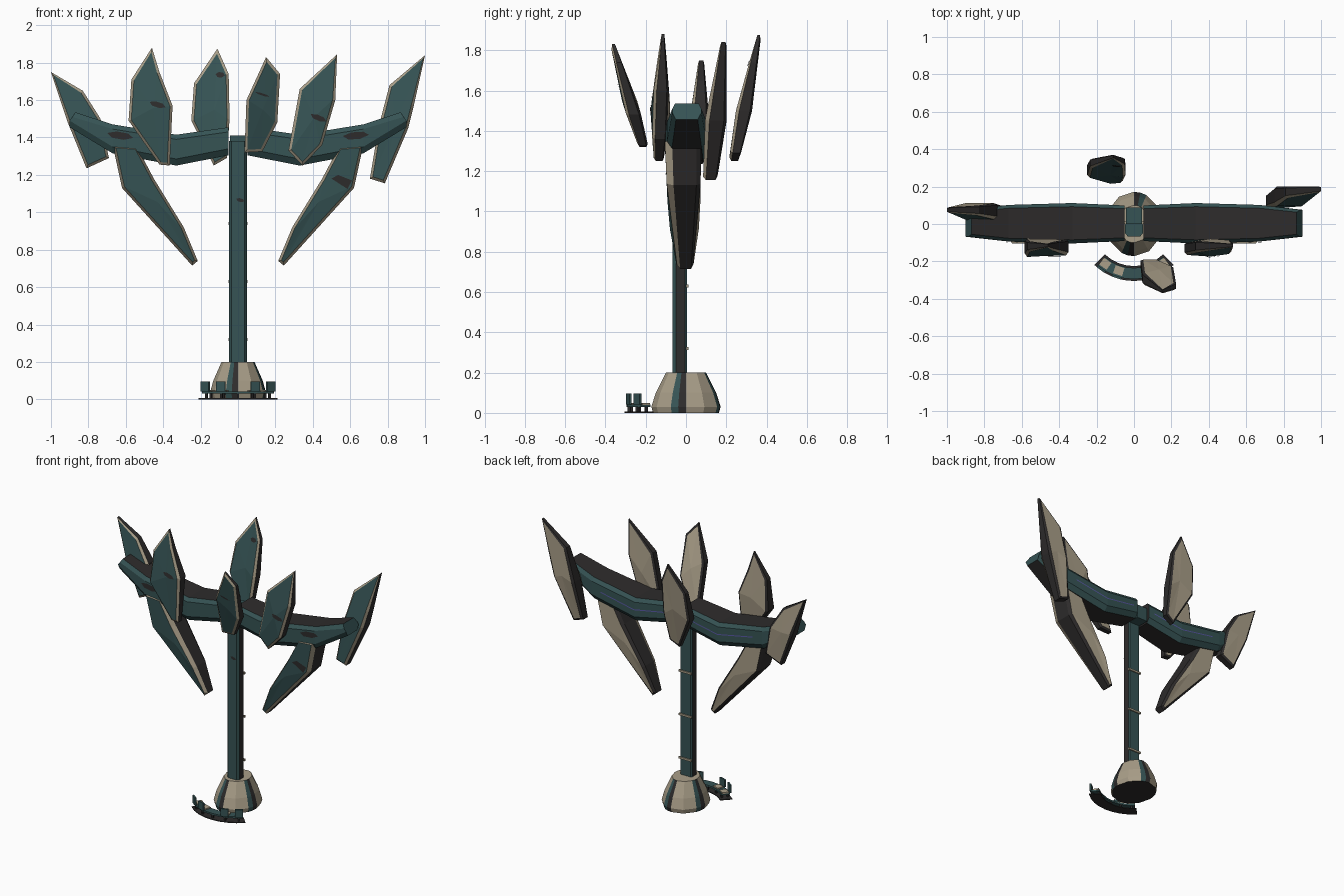
import bpy, bmesh, math
from mathutils import Vector
from mathutils.bvhtree import BVHTree

if "Cube" in bpy.data.objects:
    bpy.data.objects.remove(bpy.data.objects["Cube"])


def material(name, r, g, b):
    m = bpy.data.materials.new(name)
    m.use_nodes = True
    m.diffuse_color = (r, g, b, 1)
    m.node_tree.nodes["Principled BSDF"].inputs["Base Color"].default_value = (r, g, b, 1)
    return m


MATS = {
    "teal": material("dark_teal", .037, .088, .09),
    "beige": material("warm_beige", .40, .345, .25),
    "dark": material("charcoal", .027, .025, .025),
    "violet": material("violet_glow", .10, .10, .38),
}


def make(name, verts, faces, colours):
    """Mesh object with one colour key per face."""
    mesh = bpy.data.meshes.new(name)
    mesh.from_pydata([tuple(v) for v in verts], [], faces)
    keys = sorted(set(colours))
    for k in keys:
        mesh.materials.append(MATS[k])
    for poly, c in zip(mesh.polygons, colours):
        poly.material_index = keys.index(c)
    bm = bmesh.new()
    bm.from_mesh(mesh)
    bmesh.ops.recalc_face_normals(bm, faces=bm.faces)
    bm.to_mesh(mesh)
    bm.free()
    obj = bpy.data.objects.new(name, mesh)
    bpy.context.collection.objects.link(obj)
    return obj


def loft(name, rings, side_colour, start, end):
    """Join equal rings of points; side_colour(ring, side) picks the colour."""
    n = len(rings[0])
    verts = [p for ring in rings for p in ring]
    faces, cols = [], []
    for r in range(len(rings) - 1):
        for i in range(n):
            j = (i + 1) % n
            faces.append((r * n + i, r * n + j, r * n + n + j, r * n + n + i))
            cols.append(side_colour(r, i))
    faces += [tuple(range(n)), tuple(range(len(verts) - n, len(verts)))]
    return make(name, verts, faces, cols + [start, end])


def box(name, centre, size, colour, turn=0):
    cx, cy, cz = centre
    sx, sy, sz = (s / 2 for s in size)
    c, s = math.cos(turn), math.sin(turn)
    rings = [[(cx + x * c - y * s, cy + x * s + y * c, cz + z)
              for x, y in ((-sx, -sy), (sx, -sy), (sx, sy), (-sx, sy))] for z in (-sz, sz)]
    return loft(name, rings, lambda r, i: colour, colour, colour)


def decal(name, target, points, colour, side=-1):
    """Thin painted patch laid on the front (-1) or back (+1) of a part."""
    me = target.data
    tree = BVHTree.FromPolygons([v.co for v in me.vertices], [p.vertices[:] for p in me.polygons])
    verts = []
    for x, z in points:
        hit = tree.ray_cast(Vector((x, side * 3, z)), Vector((0, -side, 0)))[0]
        if hit is None:
            return
        verts.append((x, hit.y + side * .005, z))
    make(name, verts, [tuple(range(len(verts)))], [colour])


def lens(x, z, length, height, tilt=0):
    pts = [(-1, .3), (-.6, -.8), (.3, -1), (1, -.2), (.6, .8), (-.3, 1)]
    c, s = math.cos(tilt), math.sin(tilt)
    return [(x + u * length / 2 * c - v * height / 2 * s,
             z + u * length / 2 * s + v * height / 2 * c) for u, v in pts]


def inset(outline, d):
    pts = [Vector(p) for p in outline]
    n = len(pts)
    area = sum(pts[i - 1].cross(pts[i]) for i in range(n))
    sign = 1 if area > 0 else -1
    out = []
    for i in range(n):
        a = (pts[i] - pts[i - 1]).normalized()
        b = (pts[(i + 1) % n] - pts[i]).normalized()
        na, nb = Vector((-a.y, a.x)) * sign, Vector((-b.y, b.x)) * sign
        out.append(pts[i] + (na + nb) * d / max(.5, 1 + na.dot(nb)))
    return out


def blade(name, outline, y_low, y_high, h_low, h_mid, h_high):
    """Faceted leaf: teal front, beige rim, charcoal sides, beige back."""
    n = len(outline)
    z0 = min(p[1] for p in outline)
    z1 = max(p[1] for p in outline)

    def depth(z):
        t = (z - z0) / (z1 - z0)
        h = h_low + (h_mid - h_low) * t / .4 if t < .4 else h_mid + (h_high - h_mid) * (t - .4) / .6
        return y_low + (y_high - y_low) * t, h

    inner, verts = inset(outline, .014), []
    for ring, shape in enumerate((inner, outline, outline, inner)):
        for (x, z), (_, zo) in zip(shape, outline):
            y, h = depth(zo)
            verts.append((x, y + h * (-1, -.6, .75, 1)[ring], z))
    cx = sum(p[0] for p in outline) / n
    cz = sum(p[1] for p in outline) / n
    y, h = depth(cz)
    verts += [(cx, y - h, cz), (cx, y + h, cz)]
    faces, cols = [], []
    for i in range(n):
        j = (i + 1) % n
        for r, c in enumerate(("beige", "dark", "dark")):
            faces.append((r * n + i, r * n + j, r * n + n + j, r * n + n + i))
            cols.append(c)
        faces += [(i, j, 4 * n), (3 * n + i, 3 * n + j, 4 * n + 1)]
        cols += ["teal", "beige"]
    return make(name, verts, faces, cols)


# Upper blades, from the model's right to its left
blade("right_end_blade", [(-1, 1.75), (-.83, 1.65), (-.735, 1.5), (-.69, 1.29), (-.81, 1.235), (-.91, 1.48)],
      .06, .075, .03, .05, .015)
right_front = blade("right_front_blade", [(-.46, 1.88), (-.57, 1.71), (-.585, 1.49), (-.42, 1.255),
                    (-.365, 1.25), (-.35, 1.57), (-.42, 1.75)], -.135, -.115, .025, .05, .01)
right_back = blade("right_back_blade", [(-.11, 1.875), (-.235, 1.69), (-.25, 1.49), (-.13, 1.25),
                   (-.06, 1.29), (-.045, 1.5), (-.05, 1.74)], .24, .36, .025, .04, .01)
left_inner = blade("left_inner_blade", [(.15, 1.83), (.225, 1.74), (.21, 1.48), (.13, 1.325),
                   (.035, 1.32), (.045, 1.6)], -.215, -.36, .025, .04, .01)
left_front = blade("left_front_blade", [(.53, 1.845), (.33, 1.66), (.27, 1.33), (.345, 1.25),
                   (.45, 1.36), (.52, 1.6)], -.135, -.115, .025, .05, .01)
blade("left_end_blade", [(1, 1.84), (.81, 1.68), (.75, 1.45), (.705, 1.18), (.785, 1.155),
      (.91, 1.45), (.94, 1.57)], .12, .185, .035, .055, .015)

# Marks on the blades
decal("right_front_mark", right_front, lens(-.43, 1.575, .09, .03, -.25), "dark")
decal("right_back_mark", right_back, lens(-.095, 1.735, .05, .03), "dark")
decal("left_inner_mark", left_inner, lens(.13, 1.63, .08, .012, -.3), "dark")
decal("left_front_mark", left_front, lens(.43, 1.505, .09, .03, -.35), "dark")

# Beams and lower blades, mirrored
LOWER = [(.67, 1.36), (.54, 1.35), (.45, 1.18), (.29, .92), (.215, .74), (.245, .715), (.62, 1.13)]
STATIONS = [(.05, 1.455, 1.305, .095), (.33, 1.415, 1.25, .108), (.67, 1.47, 1.315, .098), (.885, 1.535, 1.455, .072)]
for s, side in ((-1, "right"), (1, "left")):
    rings = []
    for k, (x, zt, zb, w) in enumerate(STATIONS):
        lean = .015 if k == 3 else 0
        half = [(.82 * w, zt, -lean), (w, zt - .025, 0), (w, zb + .035, lean), (.75 * w, zb, lean)]
        section = half + [(-y, z, dx) for y, z, dx in reversed(half)]
        rings.append([(s * (x + dx), y + .004, z) for y, z, dx in section])
    beam = loft(side + "_beam", rings, lambda r, i: "dark" if i in (3, 7) else "teal", "dark", "teal")
    decal(side + "_beam_mark", beam, lens(s * .63, 1.41, .14, .04, s * .12), "dark")
    for k, (xa, za, xb, zb) in enumerate(((.09, 1.375, .33, 1.335), (.33, 1.335, .6, 1.385))):
        decal(f"{side}_beam_light_{k}", beam,
              [(s * xa, za), (s * xb, zb), (s * xb, zb + .007), (s * xa, za + .007)], "violet", 1)
    lower = blade(side + "_lower_blade", [(s * x, z) for x, z in LOWER], -.005, -.015, .04, .08, .09)
    if s > 0:
        decal("left_lower_mark", lower, [(.5, 1.18), (.585, 1.125), (.61, 1.17), (.535, 1.2)], "dark")

# Pole with straps and rear hub
section = [(-.034, -.066), (.034, -.066), (.047, -.05), (.047, -.004),
           (.04, .005), (-.04, .005), (-.047, -.004), (-.047, -.05)]
pole = loft("pole", [[(x, y, z) for x, y in section] for z in (.18, 1.38)],
            lambda r, i: "dark" if i in (2, 6) else "teal", "dark", "teal")
decal("pole_mark", pole, lens(.012, 1.065, .044, .02, -.2), "dark")
box("rear_hub", (0, .045, 1.36), (.086, .085, .1), "teal")
for k in range(3):
    box(f"pole_strap_{k}", (0, .007, .32 + .31 * k), (.1, .012, .014), "beige")

# Panelled base
angles = [math.radians(q * 90 + a) for q in range(4) for a in (0, 32, 64, 77)]
profile = [(.163, 0), (.172, .03), (.15, .1), (.1, .2)]
loft("base", [[(.88 * r * math.cos(a), r * math.sin(a), z) for a in angles] for r, z in profile],
     lambda r, i: ("beige", "beige", "teal", "dark")[i % 4], "dark", "beige")


# Curved bench in front
def arc(name, r0, r1, z0, z1, spread, colour, steps=8):
    rings = []
    for k in range(steps + 1):
        a = math.radians(spread * (2 * k / steps - 1))
        rings.append([(r * math.sin(a), -r * math.cos(a), z)
                      for r, z in ((r0, z0), (r1, z0), (r1, z1), (r0, z1))])
    loft(name, rings, lambda r, i: colour, colour, colour)


arc("bench_floor", .225, .305, 0, .006, 44, "dark")
arc("bench_plank", .235, .295, .03, .042, 41, "teal")
for k, deg in enumerate((-36, -18, 0, 18, 36)):
    a = math.radians(deg)
    dx, dy = math.sin(a), -math.cos(a)
    for r in (.245, .285):
        box(f"bench_leg_{k}", (r * dx, r * dy, .018), (.012, .012, .026), "dark", a)
    if deg:
        box(f"bench_seat_{k}", (.262 * dx, .262 * dy, .045), (.05, .045, .01), "beige", a)
        box(f"bench_back_{k}", (.298 * dx, .298 * dy, .068), (.052, .012, .054), "teal", a)
